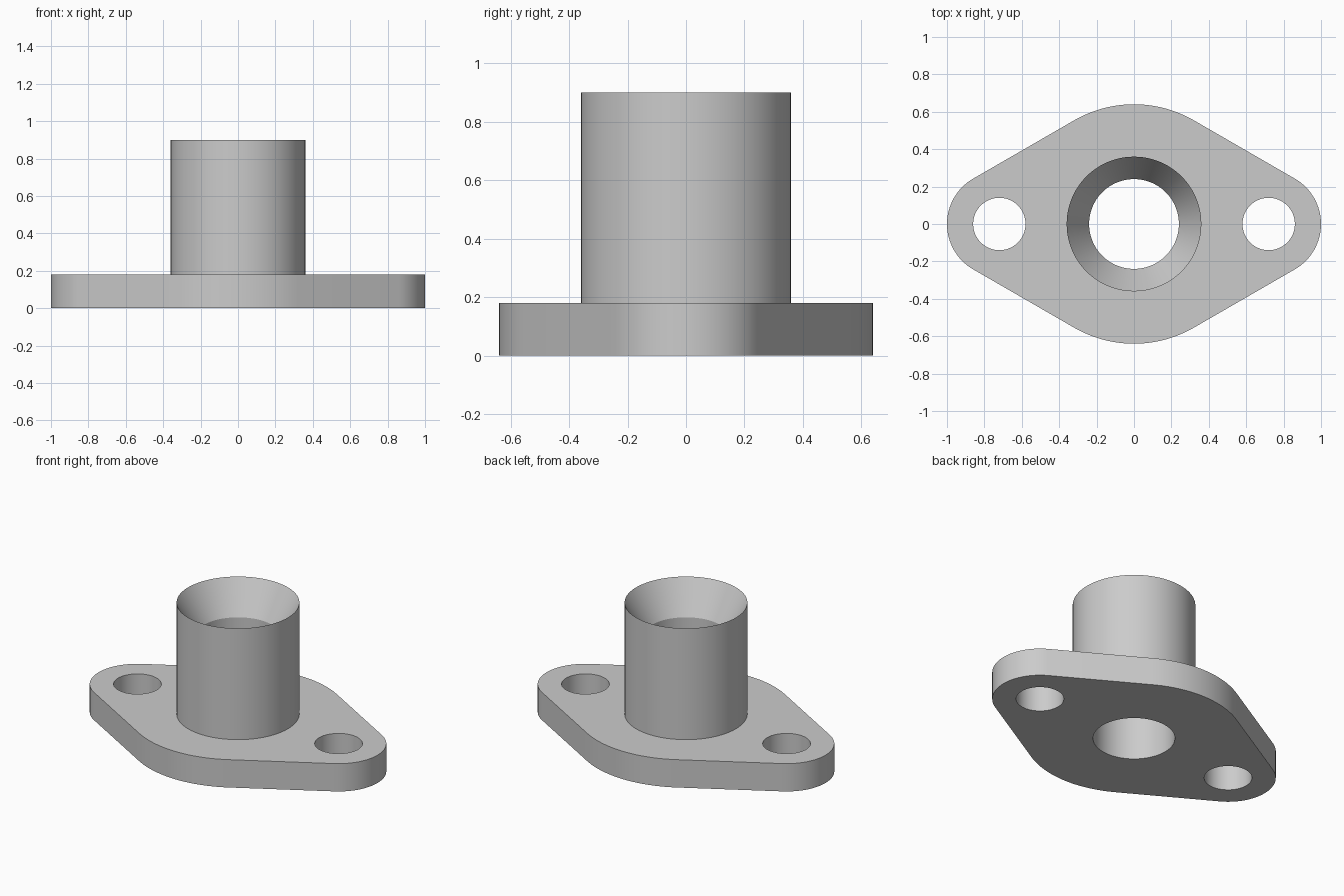
import bpy
import bmesh
from math import sin, cos, pi, radians
from mathutils import Vector

cube = bpy.data.objects.get("Cube")
if cube:
    bpy.data.objects.remove(cube, do_unlink=True)

# Main dimensions
PLATE_TOP, SLEEVE_TOP, BORE_TOP = 0.18, 0.90, 0.692
HUB_R, EAR_R, EAR_X = 0.64, 0.28, 0.72
SLEEVE_R, BORE_R, BOLT_R = 0.36, 0.24, 0.14
SIDES = 96


def arc(cx, radius, start, end, steps):
    angles = [radians(start + (end - start) * i / steps) for i in range(steps + 1)]
    return [(cx + radius * cos(a), radius * sin(a)) for a in angles]


def circle(cx, radius):
    return arc(cx, radius, 0, 360, SIDES)[:-1]


# Plate outline: a hub circle and two ears joined by tangent lines
outline = (arc(EAR_X, EAR_R, -60, 60, 32) + arc(0, HUB_R, 60, 120, 24)
           + arc(-EAR_X, EAR_R, 120, 240, 32) + arc(0, HUB_R, 240, 300, 24))

bm = bmesh.new()


def ring(points, z):
    verts = [bm.verts.new((x, y, z)) for x, y in points]
    for i, v in enumerate(verts):
        bm.edges.new((verts[i - 1], v))
    return verts


def wall(low, high):
    for i in range(len(low)):
        bm.faces.new((low[i - 1], low[i], high[i], high[i - 1]))


def cap(rings, direction):
    members = {v for r in rings for v in r}
    edges = [e for e in bm.edges if all(v in members for v in e.verts)]
    bmesh.ops.triangle_fill(bm, use_beauty=True, edges=edges,
                            normal=Vector((0, 0, direction)))


# Flat underside and top of the plate, with bolt holes
holes = [circle(side * EAR_X, BOLT_R) for side in (-1, 1)]
bottom = [ring(p, 0) for p in [outline, *holes, circle(0, BORE_R)]]
top = [ring(p, PLATE_TOP) for p in [outline, *holes, circle(0, SLEEVE_R)]]
cap(bottom, -1)
cap(top, 1)

# Plate rim and bolt hole walls
for low, high in zip(bottom[:3], top[:3]):
    wall(low, high)

# Sleeve outside, then countersink and bore inside
rim = ring(circle(0, SLEEVE_R), SLEEVE_TOP)
throat = ring(circle(0, BORE_R), BORE_TOP)
wall(top[3], rim)
wall(rim, throat)
wall(throat, bottom[3])

bmesh.ops.recalc_face_normals(bm, faces=bm.faces[:])
mesh = bpy.data.meshes.new("flanged_sleeve")
bm.to_mesh(mesh)
bm.free()
part = bpy.data.objects.new("flanged_sleeve", mesh)
bpy.context.collection.objects.link(part)

# Plain grey metal
grey = bpy.data.materials.new("light_grey")
grey.use_nodes = True
color = (0.6, 0.6, 0.6, 1)
grey.diffuse_color = color
grey.node_tree.nodes["Principled BSDF"].inputs["Base Color"].default_value = color
mesh.materials.append(grey)

# Smooth round walls, crisp edges
bpy.ops.object.select_all(action="DESELECT")
part.select_set(True)
bpy.context.view_layer.objects.active = part
bpy.ops.object.shade_smooth_by_angle(angle=radians(20))
